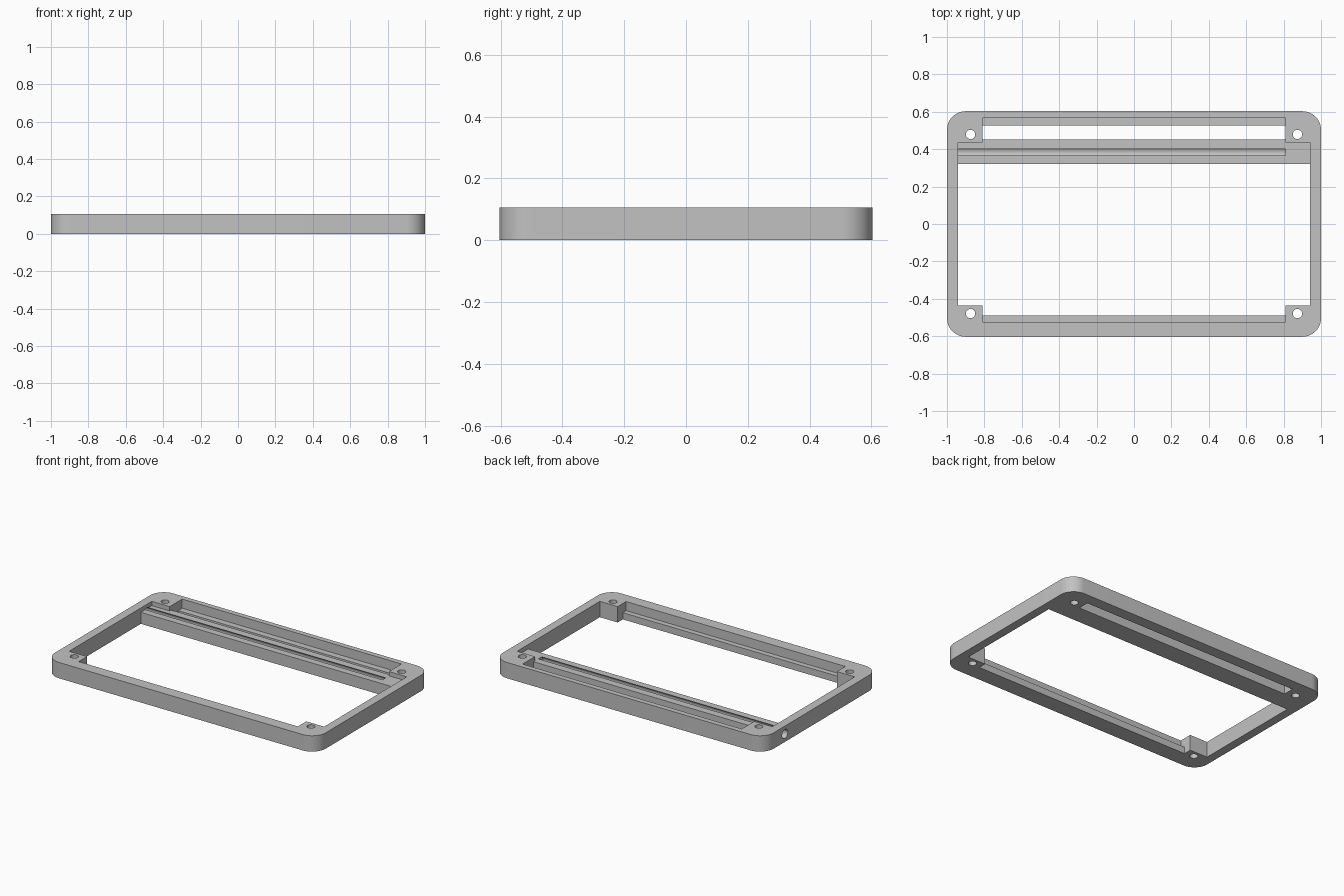
import bpy
import bmesh
from math import pi, sin, cos, radians
from mathutils import Matrix, Vector

cube = bpy.data.objects.get("Cube")
if cube:
    bpy.data.objects.remove(cube, do_unlink=True)

# Overall sizes
HALF_X, HALF_Y, HEIGHT, CORNER = 1.0, 0.603, 0.106, 0.1
INNER_X, POST_X, POST_Y = 0.942, 0.81, 0.436
LEDGE_Z, BAR_Z = 0.045, 0.077
BAR_FRONT, BAR_BACK = 0.32, 0.452
BELOW, ABOVE = -0.1, 0.3

grey = bpy.data.materials.new("plain grey")
grey.use_nodes = True
grey.diffuse_color = (0.54, 0.54, 0.54, 1)
grey.node_tree.nodes["Principled BSDF"].inputs["Base Color"].default_value = grey.diffuse_color


def add_object(name, bm):
    bmesh.ops.recalc_face_normals(bm, faces=bm.faces)
    mesh = bpy.data.meshes.new(name)
    bm.to_mesh(mesh)
    bm.free()
    mesh.materials.append(grey)
    obj = bpy.data.objects.new(name, mesh)
    bpy.context.collection.objects.link(obj)
    return obj


def prism(name, outline, z0, z1):
    """Extrude a flat outline from z0 to z1."""
    bm = bmesh.new()
    face = bm.faces.new([bm.verts.new((x, y, z0)) for x, y in outline])
    new = bmesh.ops.extrude_face_region(bm, geom=[face])["geom"]
    verts = [v for v in new if isinstance(v, bmesh.types.BMVert)]
    bmesh.ops.translate(bm, verts=verts, vec=(0, 0, z1 - z0))
    return add_object(name, bm)


def mirrored(half):
    """Close a right-hand outline with its mirror image in x."""
    return half + [(-x, y) for x, y in reversed(half)]


def strip(y0, y1, x=POST_X):
    return mirrored([(x, y0), (x, y1)])


def rod(name, radius, length, matrix, segments):
    bm = bmesh.new()
    bmesh.ops.create_cone(bm, cap_ends=True, segments=segments, radius1=radius,
                          radius2=radius, depth=length, matrix=matrix)
    return add_object(name, bm)


# Rounded slab
outline = []
steps = 12
for quarter, (sx, sy) in enumerate([(1, 1), (-1, 1), (-1, -1), (1, -1)]):
    for i in range(steps + 1):
        a = (quarter + i / steps) * pi / 2
        outline.append((sx * (HALF_X - CORNER) + CORNER * cos(a),
                        sy * (HALF_Y - CORNER) + CORNER * sin(a)))
frame = prism("frame", outline, 0, HEIGHT)

# Main window, leaving the front corner posts
cutters = [prism("window_cutter", mirrored([
    (POST_X, -0.49), (POST_X, -POST_Y), (INNER_X, -POST_Y), (INNER_X, BAR_FRONT)]),
    BELOW, ABOVE)]

# Front ledge, rear slot and rear ledge
cutters.append(prism("front_ledge_cutter", strip(-0.525, -0.46), LEDGE_Z, ABOVE))
cutters.append(prism("rear_slot_cutter", strip(BAR_BACK, 0.526), BELOW, ABOVE))
cutters.append(prism("rear_ledge_cutter", strip(0.5, 0.568), LEDGE_Z, ABOVE))

# Lowered top of the cross bar, leaving the rear corner posts
cutters.append(prism("bar_top_cutter", mirrored([
    (INNER_X, BAR_FRONT - 0.02), (INNER_X, POST_Y), (POST_X, POST_Y), (POST_X, 0.48)]),
    BAR_Z, ABOVE))

# Round channel along the bar, open through the left-hand end wall
start, end = -1.1, POST_X
cutters.append(rod("channel_cutter", 0.03, end - start,
                   Matrix.Translation(((start + end) / 2, 0.384, HEIGHT / 2))
                   @ Matrix.Rotation(pi / 2, 4, "Y"), 32))

# Screw holes in the corner posts
for sx in (-1, 1):
    for sy in (-1, 1):
        cutters.append(rod("screw_hole_cutter", 0.025, 1,
                           Matrix.Translation((sx * 0.874, sy * 0.479, 0)), 32))

# Carve the slab and discard the cutters
bpy.ops.object.select_all(action="DESELECT")
bpy.context.view_layer.objects.active = frame
frame.select_set(True)
for cutter in cutters:
    cutter.hide_render = True
    mod = frame.modifiers.new(cutter.name, "BOOLEAN")
    mod.operation = "DIFFERENCE"
    mod.solver = "EXACT"
    mod.object = cutter
    bpy.ops.object.modifier_apply(modifier=mod.name)
for cutter in cutters:
    bpy.data.objects.remove(cutter, do_unlink=True)

bpy.ops.object.shade_smooth_by_angle(angle=radians(30))
